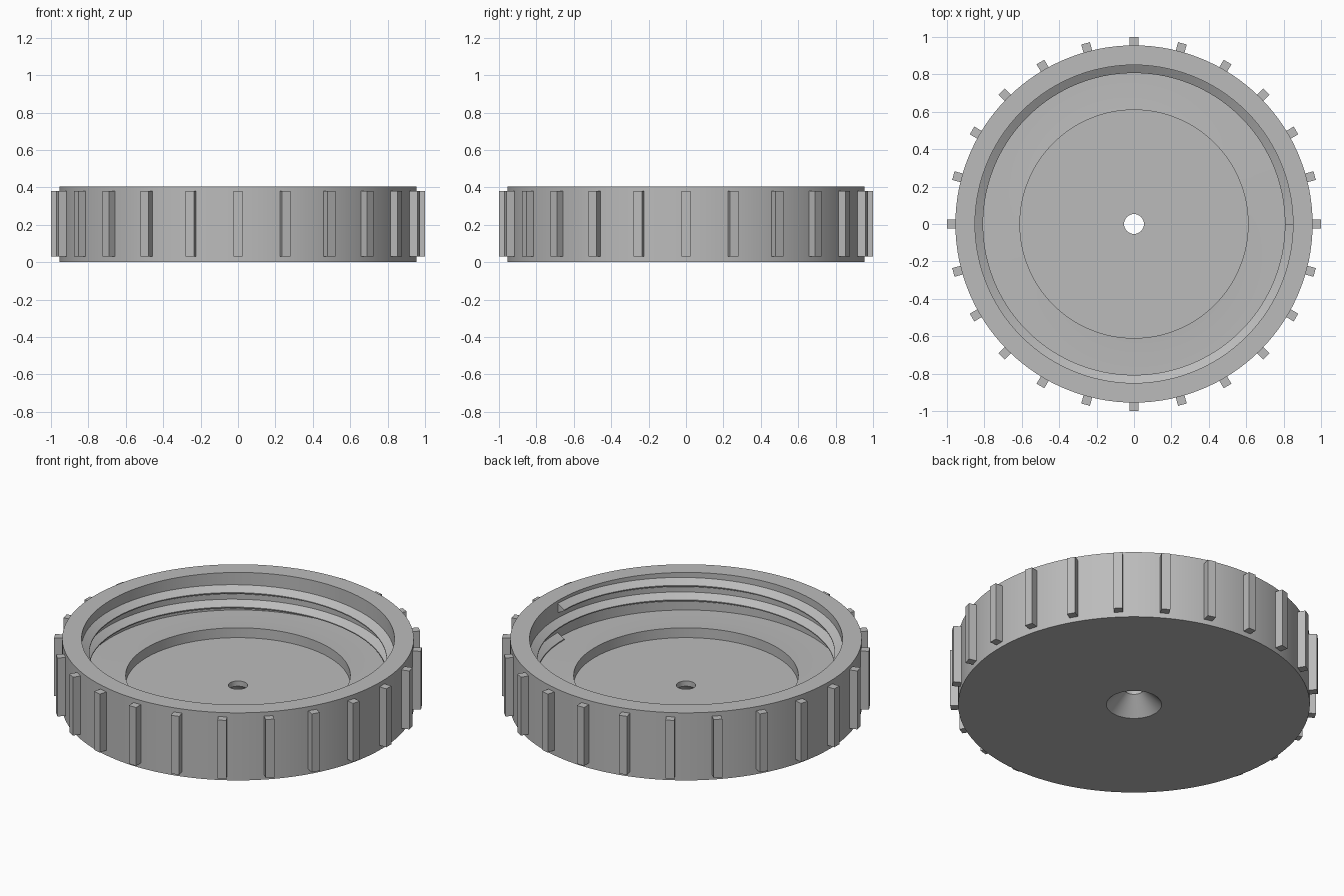
import bpy, bmesh, math
from mathutils import Matrix

if "Cube" in bpy.data.objects:
    bpy.data.objects.remove(bpy.data.objects["Cube"])

grey = bpy.data.materials.new("light grey plastic")
grey.diffuse_color = (0.5, 0.5, 0.5, 1)
grey.use_nodes = True
grey.node_tree.nodes["Principled BSDF"].inputs["Base Color"].default_value = grey.diffuse_color


def make_object(name, bm, smooth=True):
    bmesh.ops.recalc_face_normals(bm, faces=bm.faces)
    mesh = bpy.data.meshes.new(name)
    bm.to_mesh(mesh)
    bm.free()
    mesh.materials.append(grey)
    obj = bpy.data.objects.new(name, mesh)
    bpy.context.collection.objects.link(obj)
    if smooth:
        bpy.ops.object.select_all(action='DESELECT')
        obj.select_set(True)
        bpy.context.view_layer.objects.active = obj
        bpy.ops.object.shade_smooth_by_angle(angle=math.radians(30))
    return obj


def sweep(bm, sections, closed):
    """Skin quads between successive rings of points; each section is a closed loop."""
    rings = [[bm.verts.new(p) for p in s] for s in sections]
    n = len(rings[0])
    for i in range(len(rings) if closed else len(rings) - 1):
        a, b = rings[i], rings[(i + 1) % len(rings)]
        for j in range(n):
            k = (j + 1) % n
            bm.faces.new((a[j], b[j], b[k], a[k]))
    if not closed:
        bm.faces.new(rings[0])
        bm.faces.new(rings[-1])


def around(profile, angle, dz=0.0):
    c, s = math.cos(angle), math.sin(angle)
    return [(r * c, r * s, z + dz) for r, z in profile]


# Cap body: base with countersunk hole, sunken centre, seat ledge and outer wall
SEG = 120
body = [(0.15, 0), (0.955, 0), (0.955, 0.405), (0.85, 0.405), (0.85, 0.18),
        (0.70, 0.18), (0.61, 0.185), (0.61, 0.126), (0.053, 0.126), (0.053, 0.095)]
bm = bmesh.new()
sweep(bm, [around(body, math.tau * i / SEG) for i in range(SEG)], True)
make_object("cap_body", bm)

# Internal screw thread: two rising turns
TURNS, PITCH = 2, 0.087
thread = [(0.856, 0.214), (0.85, 0.214), (0.807, 0.187), (0.807, 0.181),
          (0.85, 0.158), (0.856, 0.158)]
bm = bmesh.new()
steps = SEG * TURNS
sweep(bm, [around(thread, math.tau * i / SEG, PITCH * i / SEG) for i in range(steps + 1)], False)
make_object("screw_thread", bm)

# Grip ribs around the outside
RIBS = 24
bm = bmesh.new()
for i in range(RIBS):
    place = (Matrix.Rotation(math.tau * i / RIBS, 4, 'Z')
             @ Matrix.Translation((0.97, 0, 0.205))
             @ Matrix.Diagonal((0.06, 0.048, 0.35, 1)))
    bmesh.ops.create_cube(bm, size=1, matrix=place)
make_object("grip_ribs", bm, smooth=False)
